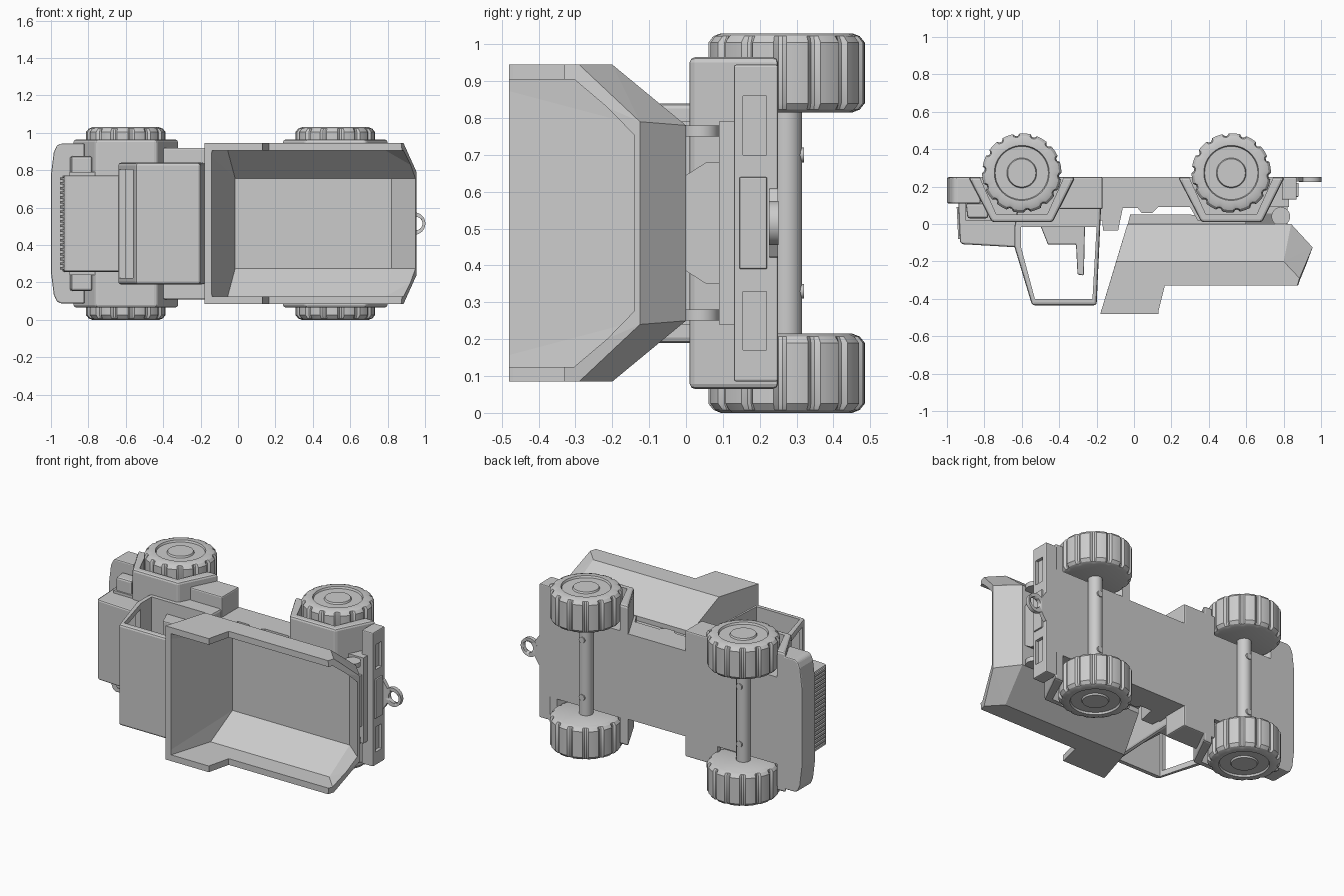
import bpy, bmesh, math

if "Cube" in bpy.data.objects:
    bpy.data.objects.remove(bpy.data.objects["Cube"])

W = 1.03          # overall width along z
MID = W / 2


def finish(name, bm, bevel=0, smooth=False):
    bmesh.ops.recalc_face_normals(bm, faces=bm.faces)
    me = bpy.data.meshes.new(name)
    bm.to_mesh(me)
    bm.free()
    ob = bpy.data.objects.new(name, me)
    bpy.context.collection.objects.link(ob)
    if bevel:
        b = ob.modifiers.new("bevel", 'BEVEL')
        b.width, b.segments, b.limit_method = bevel, 2, 'ANGLE'
        apply(ob, b)
    if smooth:
        activate(ob)
        bpy.ops.object.shade_smooth_by_angle(angle=math.radians(30))
    return ob


def activate(ob):
    bpy.ops.object.select_all(action='DESELECT')
    ob.select_set(True)
    bpy.context.view_layer.objects.active = ob


def apply(ob, mod):
    activate(ob)
    bpy.ops.object.modifier_apply(modifier=mod.name)


def prism(name, pts, z0, z1, bevel=0):
    """Side profile in x,y extruded along z."""
    bm = bmesh.new()
    f = bm.faces.new([bm.verts.new((x, y, z0)) for x, y in pts])
    ext = bmesh.ops.extrude_face_region(bm, geom=[f])
    verts = [v for v in ext['geom'] if isinstance(v, bmesh.types.BMVert)]
    bmesh.ops.translate(bm, verts=verts, vec=(0, 0, z1 - z0))
    return finish(name, bm, bevel)


def box(name, x, y, z, bevel=0):
    return prism(name, [(x[0], y[0]), (x[1], y[0]), (x[1], y[1]), (x[0], y[1])], z[0], z[1], bevel)


def hull(name, pts, bevel=0):
    """Convex solid, points given as (x, y, half width) about the centre plane."""
    bm = bmesh.new()
    vs = [bm.verts.new((x, y, MID + s * w)) for x, y, w in pts for s in (-1, 1)]
    res = bmesh.ops.convex_hull(bm, input=vs)
    junk = {v for v in res['geom_interior'] + res['geom_unused'] if isinstance(v, bmesh.types.BMVert)}
    bmesh.ops.delete(bm, geom=list(junk), context='VERTS')
    bmesh.ops.dissolve_limit(bm, angle_limit=0.01, verts=bm.verts, edges=bm.edges)
    return finish(name, bm, bevel)


def cut(ob, cutter):
    m = ob.modifiers.new("cut", 'BOOLEAN')
    m.operation, m.solver, m.object = 'DIFFERENCE', 'EXACT', cutter
    apply(ob, m)
    bpy.data.objects.remove(cutter)


def cylinder(name, c, r, depth, axis='Z', seg=32):
    bm = bmesh.new()
    bmesh.ops.create_cone(bm, cap_ends=True, segments=seg, radius1=r, radius2=r, depth=depth)
    if axis == 'Y':
        for v in bm.verts:
            v.co = (v.co.x, v.co.z, v.co.y)
    bmesh.ops.translate(bm, verts=bm.verts, vec=c)
    return finish(name, bm, 0, True)


def wheel(name, cx, cy, z_out, sign):
    """Lofted tyre with lugs and a recessed ring on the outer face."""
    rings = [(0.002, .07, 0), (0.002, .075, 0), (.012, .08, 0), (.012, .142, 0), (0, .147, 0),
             (0, .178, .0), (.008, .192, .5), (.025, .199, 1), (.19, .199, 1), (.207, .192, .5), (.215, .178, 0)]
    lugs, per = 14, 8
    n = lugs * per
    bm = bmesh.new()
    prev = first = None
    for dz, r, lug in rings:
        ring = []
        for i in range(n):
            a = 2 * math.pi * i / n
            rr = r + (.013 * lug if i % per < 6 else 0)
            ring.append(bm.verts.new((cx + rr * math.cos(a), cy + rr * math.sin(a), z_out + sign * dz)))
        if prev:
            for i in range(n):
                j = (i + 1) % n
                bm.faces.new((prev[i], prev[j], ring[j], ring[i]))
        else:
            first = ring
        prev = ring
    bm.faces.new(first)
    bm.faces.new(prev)
    return finish(name, bm, 0, True)


# Wheels, axles, screws and fenders
AY = .273
for end, cx in (("front", -.6), ("rear", .52)):
    wheel(end + "_wheel_low", cx, AY, 0, 1)
    wheel(end + "_wheel_high", cx, AY, W, -1)
    cylinder(end + "_axle", (cx, AY, MID), .042, .64)
    for z in (.33, .70):
        cylinder(end + "_axle_screw", (cx, .31, z), .02, .02, 'Y', 16)
    fender = prism(end + "_fender", [(cx - .285, .25), (cx - .16, .01), (cx + .165, .01), (cx + .285, .25)],
                   .065, W - .065, .014)
    for z0, z1 in ((-.1, .235), (W - .235, W + .1)):
        cut(fender, prism("well", [(cx - .25, .3), (cx - .225, .25), (cx - .135, .05),
                                   (cx + .135, .05), (cx + .225, .25), (cx + .25, .3)], z0, z1))

# Chassis
prism("chassis", [(-.9, .25), (-.9, .02), (-.17, .02), (-.165, -.035), (-.085, -.035), (-.06, .085),
                  (.02, .085), (.04, .06), (.1, .06), (.13, .09), (.3, .09), (.34, .02), (.68, .02),
                  (.72, .09), (.83, .09), (.83, .25)], .24, W - .24)
box("side_sill", (-.4, -.168), (.08, .25), (.11, W - .11), .008)

# Front end
hull("front_bumper", [(x, y, w) for y in (.11, .25) for x, w in
                      ((-1, .26), (-.985, .38), (-.97, .415), (-.95, .427), (-.82, .427))], .008)
prism("lamp_bar", [(-.9, .11), (-.89, .03), (-.78, .03), (-.78, .11)], .155, W - .155, .012)
prism("hood", [(-.94, .12), (-.93, -.1), (-.915, -.108), (-.62, -.125), (-.6, .12)], .257, W - .257, .01)
for i in range(20):
    z = .275 + i * .48 / 19
    prism("grille_rib", [(-.93, .09), (-.948, .09), (-.94, -.08), (-.92, -.08)], z - .007, z + .007)

# Cab with open windows
cab = prism("cab", [(-.64, -.02), (-.64, -.12), (-.545, -.435), (-.2, -.435), (-.17, .22), (-.6, .22)],
            .19, W - .19, .014)
cut(cab, prism("side_window", [(-.605, -.015), (-.605, -.12), (-.53, -.4), (-.222, -.4), (-.2, -.015)], 0, W))
cut(cab, box("windscreen", (-.7, -.5), (-.385, -.135), (.225, W - .225)))
prism("seat", [(-.5, -.01), (-.46, -.11), (-.31, -.11), (-.302, -.27), (-.268, -.275), (-.262, -.01)],
      .27, W - .27, .006)

# Dump bed: convex shell, hollowed, with the side rails stepped down
bed = hull("dump_bed", [(-.18, -.48, .43), (-.095, -.2, .43), (-.035, .0, .265),
                        (.84, .0, .265), (.80, -.2, .43), (.885, -.29, .43),
                        (.955, -.125, .275), (.825, -.48, .43)])
cut(bed, hull("bed_hollow", [(-.176, -.6, .39), (-.055, -.2, .39), (-.015, -.035, .24),
                             (.82, -.035, .24), (.79, -.2, .39), (1.03, -.46, .39),
                             (1.05, -.225, .24), (1.0, -.6, .39)]))
cut(bed, prism("rail_step", [(.13, -.6), (.13, -.47), (.165, -.33), (1.2, -.33), (1.2, -.6)], -.1, W + .1))
prism("bed_subframe", [(-.035, -.01), (-.02, .05), (.3, .05), (.6, .03), (.6, -.01)], .28, W - .28)
hull("bed_hinge_block", [(.6, .0, .13), (.82, .0, .13), (.6, .055, .165), (.82, .055, .165),
                         (.6, .09, .165), (.82, .09, .165)])
for z in (.265, W - .265):
    cylinder("bed_hinge", (.785, .04, z), .05, .03)

# Rear bumper with recessed lamps and a towing ring
bumper = box("rear_bumper", (.79, .87), (.13, .25), (.085, W - .085), .006)
for z in (.25, W - .25):
    cut(bumper, box("lamp_recess", (.85, .95), (.155, .218), (z - .08, z + .08)))
box("rear_bumper_centre", (.82, .88), (.145, .22), (.39, W - .39), .004)
ring = cylinder("towing_ring", (.942, .238, MID), .06, .025, 'Y')
cut(ring, cylinder("ring_hole", (.95, .238, MID), .036, .2, 'Y'))
hull("towing_ring_base", [(x, y, w) for y in (.226, .25) for x, w in ((.86, .1), (.875, .09), (.905, .045))])
